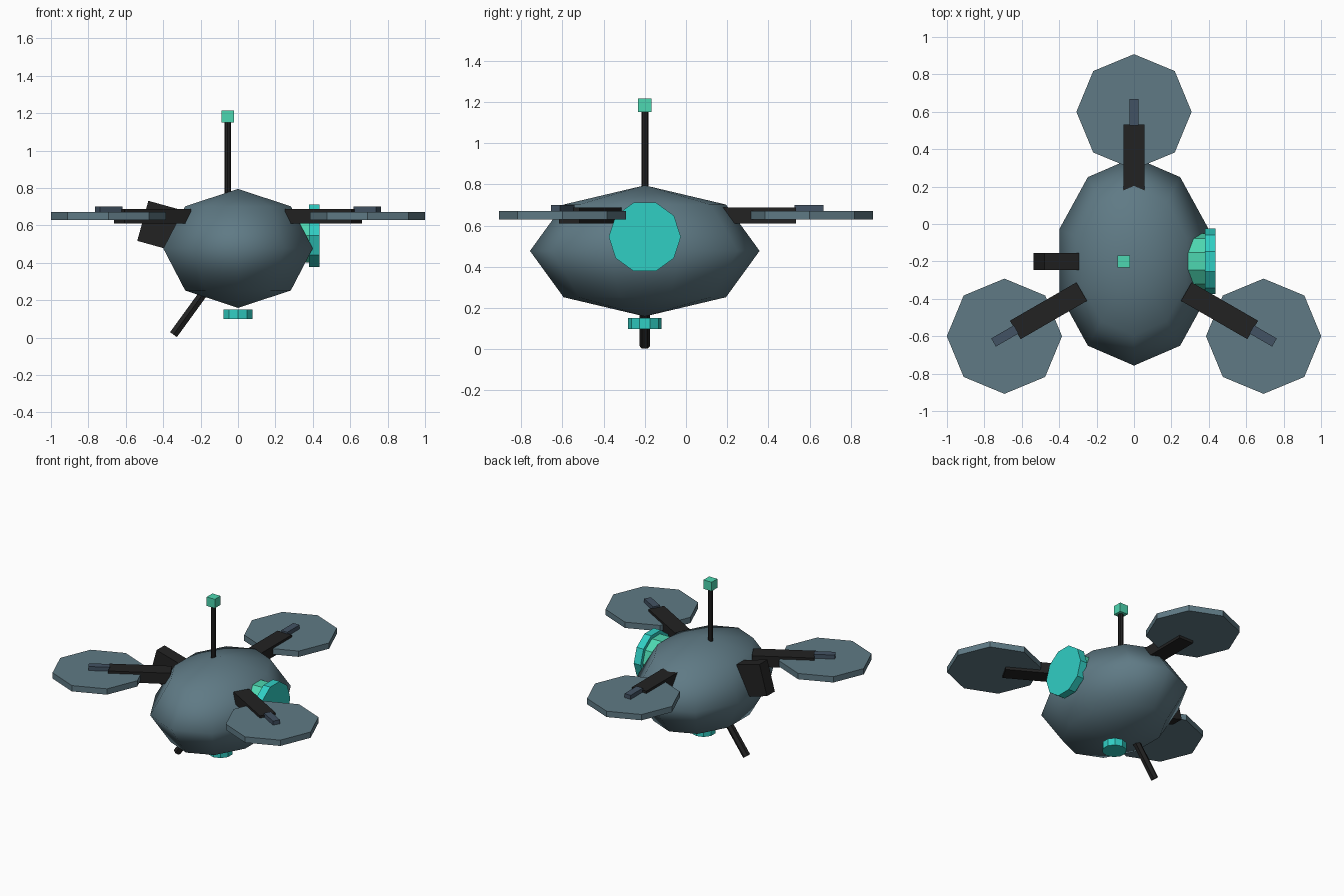
import bpy, bmesh
from math import sin, cos, pi, radians
from mathutils import Matrix, Vector

if "Cube" in bpy.data.objects:
    bpy.data.objects.remove(bpy.data.objects["Cube"], do_unlink=True)


def material(name, rgb):
    m = bpy.data.materials.new(name)
    m.use_nodes = True
    m.diffuse_color = (*rgb, 1)
    bsdf = next(n for n in m.node_tree.nodes if n.type == "BSDF_PRINCIPLED")
    bsdf.inputs["Base Color"].default_value = (*rgb, 1)
    return m


SLATE = material("slate", (0.115, 0.195, 0.235))
BLACK = material("black", (0.016, 0.016, 0.016))
STEEL = material("dark_steel", (0.055, 0.085, 0.125))
TURQUOISE = material("turquoise", (0.03, 0.62, 0.55))
GREEN = material("mint_green", (0.075, 0.68, 0.44))


def finish(name, bm, mat, matrix):
    bmesh.ops.recalc_face_normals(bm, faces=bm.faces)
    mesh = bpy.data.meshes.new(name)
    bm.to_mesh(mesh)
    bm.free()
    mesh.materials.append(mat)
    obj = bpy.data.objects.new(name, mesh)
    obj.matrix_world = matrix
    bpy.context.collection.objects.link(obj)
    return obj


def box(name, size, mat, matrix):
    bm = bmesh.new()
    bmesh.ops.create_cube(bm, size=1)
    bmesh.ops.scale(bm, vec=size, verts=bm.verts)
    return finish(name, bm, mat, matrix)


def lathe(name, profile, sides, mat, matrix, smooth=False):
    """Turn (radius, z) points round z; the first vertex points along +y."""
    bm = bmesh.new()
    rings = []
    for r, z in profile:
        n = sides if r > 0 else 1
        rings.append([bm.verts.new((r * sin(2 * pi * i / sides),
                                    r * cos(2 * pi * i / sides), z)) for i in range(n)])
    for a, b in zip(rings, rings[1:]):
        for i in range(sides):
            j = (i + 1) % sides
            quad = [a[i % len(a)], a[j % len(a)], b[j % len(b)], b[i % len(b)]]
            bm.faces.new(list(dict.fromkeys(quad)))
    for ring in (rings[0], rings[-1]):
        if len(ring) > 1:
            bm.faces.new(ring)
    for f in bm.faces:
        f.smooth = smooth
    return finish(name, bm, mat, matrix)


def disc(name, r, height, sides, mat, matrix):
    return lathe(name, [(r, -height / 2), (r, height / 2)], sides, mat, matrix)


def at(x, y, z):
    return Matrix.Translation((x, y, z))


def turn(degrees, axis):
    return Matrix.Rotation(radians(degrees), 4, axis)


MID_Y = -0.2

# Faceted egg-shaped body with smooth shading
arc = [(0, -1)] + [(cos(a), sin(a)) for a in (-pi / 4, 0, pi / 4)] + [(0, 1)]
lathe("body", arc, 10, SLATE,
      at(0, MID_Y, 0.477) @ Matrix.Diagonal((0.42, 0.557, 0.318, 1)), smooth=True)

# Three rotors on radial arms
for name, angle in (("back", 90), ("left", -30), ("right", 210)):
    spoke = at(0, MID_Y, 0) @ turn(angle, "Z")
    hub = spoke @ Vector((0.8, 0, 0.65))
    box(name + "_arm", (0.41, 0.114, 0.078), BLACK, spoke @ at(0.528, 0, 0.649))
    box(name + "_arm_tip", (0.14, 0.05, 0.03), STEEL, spoke @ at(0.797, 0, 0.685))
    disc(name + "_rotor", 0.308, 0.042, 8, SLATE, at(*hub))

# Mast with a beacon
disc("mast", 0.017, 0.40, 8, BLACK, at(-0.055, MID_Y, 0.96))
box("beacon", (0.065, 0.065, 0.065), GREEN, at(-0.055, MID_Y, 1.183))

# Side sensor: housing barrel and wide lens
side = at(0, MID_Y, 0.545) @ turn(90, "Y")
disc("sensor_barrel", 0.15, 0.16, 10, GREEN, side @ at(0, 0, 0.32))
disc("sensor_lens", 0.175, 0.055, 10, TURQUOISE, side @ at(0, 0, 0.408))

# Tilted pack on the other flank
box("side_pack", (0.22, 0.09, 0.222), BLACK, at(-0.403, MID_Y, 0.595) @ turn(15.5, "Y"))

# Slanted probe and belly lens
disc("probe", 0.026, 0.36, 6, BLACK,
     at(-0.345, MID_Y, 0.016) @ turn(36, "Y") @ at(0, 0, 0.18))
disc("belly_lens", 0.081, 0.052, 10, TURQUOISE, at(0, MID_Y, 0.125))
